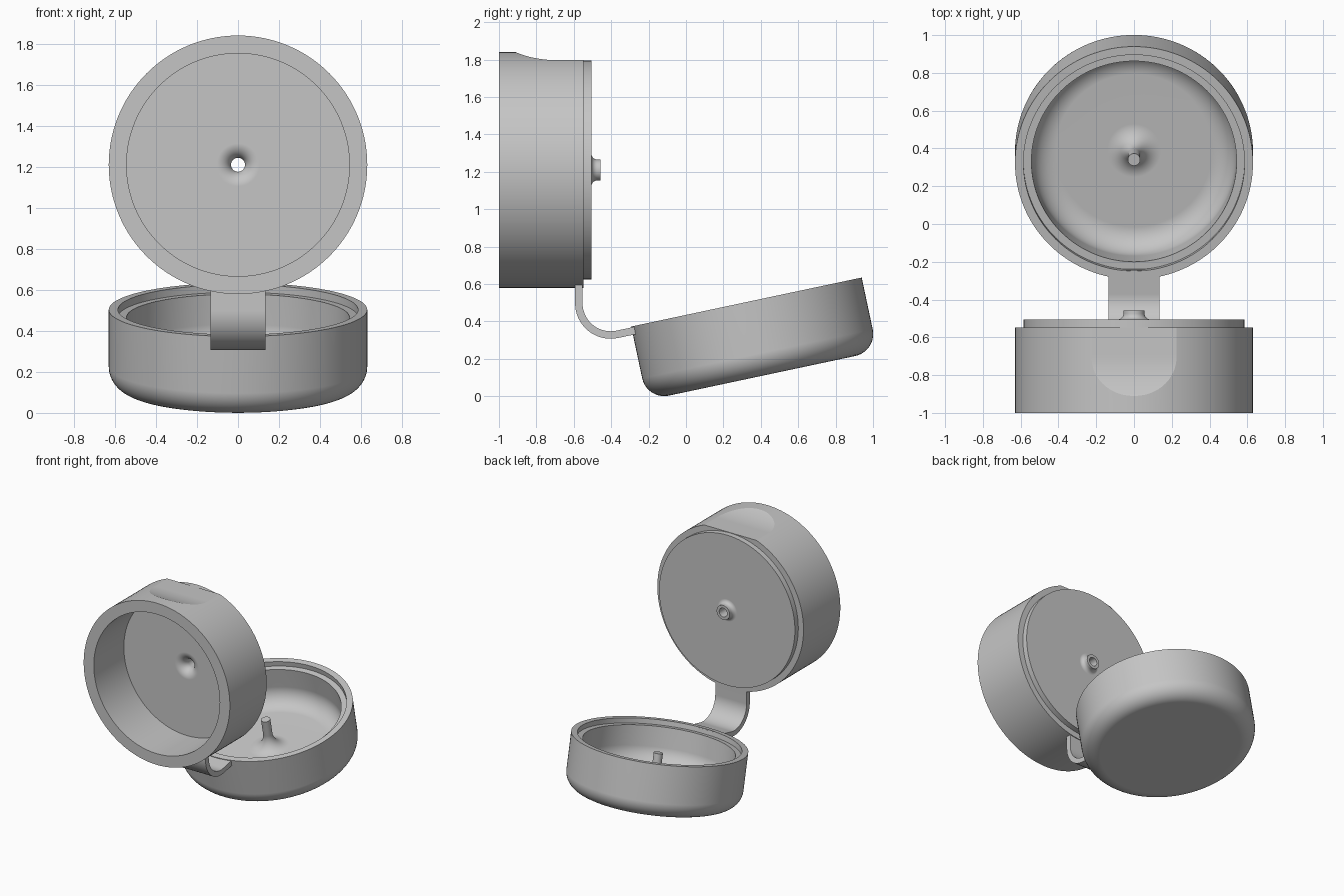
import bpy, bmesh
from math import radians, sin, cos
from mathutils import Matrix

cube = bpy.data.objects.get("Cube")
if cube:
    bpy.data.objects.remove(cube, do_unlink=True)

# Single plastic colour
GREY = (0.56, 0.56, 0.56, 1)
plastic = bpy.data.materials.new("grey_plastic")
plastic.use_nodes = True
plastic.diffuse_color = GREY
plastic.node_tree.nodes["Principled BSDF"].inputs["Base Color"].default_value = GREY


def arc(cx, cy, r, start, end, steps=10):
    """Points on a circular arc, angles in degrees."""
    angles = [radians(start + (end - start) * i / steps) for i in range(steps + 1)]
    return [(cx + r * cos(a), cy + r * sin(a)) for a in angles]


def finish(name, bm):
    bmesh.ops.remove_doubles(bm, verts=bm.verts, dist=1e-5)
    bmesh.ops.recalc_face_normals(bm, faces=bm.faces)
    mesh = bpy.data.meshes.new(name)
    bm.to_mesh(mesh)
    bm.free()
    mesh.materials.append(plastic)
    obj = bpy.data.objects.new(name, mesh)
    bpy.context.collection.objects.link(obj)
    return obj


def activate(obj):
    bpy.ops.object.select_all(action='DESELECT')
    obj.select_set(True)
    bpy.context.view_layer.objects.active = obj


def smooth(obj):
    """Smooth shading with sharp rims and flat-looking floors."""
    activate(obj)
    bpy.ops.object.shade_smooth_by_angle(angle=radians(18))
    obj.modifiers.new("flat_floors", 'WEIGHTED_NORMAL').keep_sharp = True


def lathe(name, profile, closed, matrix, steps=128):
    """Turn a (radius, height) profile about z, then place it."""
    bm = bmesh.new()
    verts = [bm.verts.new((r, 0, h)) for r, h in profile]
    pairs = list(zip(verts, verts[1:]))
    if closed:
        pairs.append((verts[-1], verts[0]))
    edges = [bm.edges.new(p) for p in pairs]
    bmesh.ops.spin(bm, geom=verts + edges, cent=(0, 0, 0), axis=(0, 0, 1),
                   angle=radians(360), steps=steps, use_merge=False)
    bmesh.ops.transform(bm, matrix=matrix, verts=bm.verts)
    return finish(name, bm)


def extrude_x(name, outline, half_width):
    """Extrude a (y, z) outline symmetrically along x."""
    bm = bmesh.new()
    face = bm.faces.new([bm.verts.new((-half_width, y, z)) for y, z in outline])
    side = bmesh.ops.extrude_face_region(bm, geom=[face])
    moved = [v for v in side["geom"] if isinstance(v, bmesh.types.BMVert)]
    bmesh.ops.translate(bm, verts=moved, vec=(2 * half_width, 0, 0))
    return finish(name, bm)


# Cap body: open cup with a plug step and a drilled nozzle
body_profile = [(0.543, -1), (0.63, -1), (0.63, -0.547), (0.585, -0.547), (0.585, -0.505)]
body_profile += arc(0.086, -0.475, 0.03, 270, 180, 8)
body_profile += [(0.056, -0.457), (0.034, -0.457)]
body_profile += arc(0.104, -0.56, 0.07, 180, 270, 10)
body_profile += [(0.543, -0.63)]
body = lathe("cap_body", body_profile, True,
             Matrix.Translation((0, 0, 1.209)) @ Matrix.Rotation(radians(-90), 4, 'X'))

# Thumb notch scooped from the top of the body
scoop = [(-0.3, 1.797), (-0.3, 2), (-0.98, 2)] + arc(-0.7, 2.347, 0.55, 240, 270, 14)
cutter = extrude_x("notch_cutter", scoop, 0.4)
cutter.hide_render = True
cut = body.modifiers.new("notch", 'BOOLEAN')
cut.operation = 'DIFFERENCE'
cut.solver = 'EXACT'
cut.object = cutter
activate(body)
bpy.ops.object.modifier_apply(modifier=cut.name)
bpy.data.objects.remove(cutter, do_unlink=True)
smooth(body)

# Tilted lid: rounded shell, stepped rim and a flared sealing pin
lid_profile = [(0, 0)] + arc(0.51, 0.12, 0.12, -90, 0)
lid_profile += [(0.63, 0.403), (0.585, 0.403), (0.585, 0.365), (0.543, 0.365)]
lid_profile += arc(0.413, 0.215, 0.13, 0, -90)
lid_profile += arc(0.143, 0.195, 0.11, 270, 180)
lid_profile += [(0.033, 0.32), (0, 0.32)]
lid = lathe("lid", lid_profile, False,
            Matrix.Translation((0, 0.407, 0.109)) @ Matrix.Rotation(radians(12), 4, 'X'))
smooth(lid)

# Living hinge: bent strap joining body and lid
tilt = radians(12)
cy, cz, thick, run = -0.403, 0.497, 0.04, 0.13


def hinge_side(r):
    points = [(cy - r, 0.62)] + arc(cy, cz, r, 180, 282, 16)
    y, z = points[-1]
    return points + [(y + run * cos(tilt), z + run * sin(tilt))]


outer = hinge_side(0.17 + thick / 2)
inner = hinge_side(0.17 - thick / 2)
hinge = extrude_x("hinge_strap", outer + inner[::-1], 0.135)
smooth(hinge)
